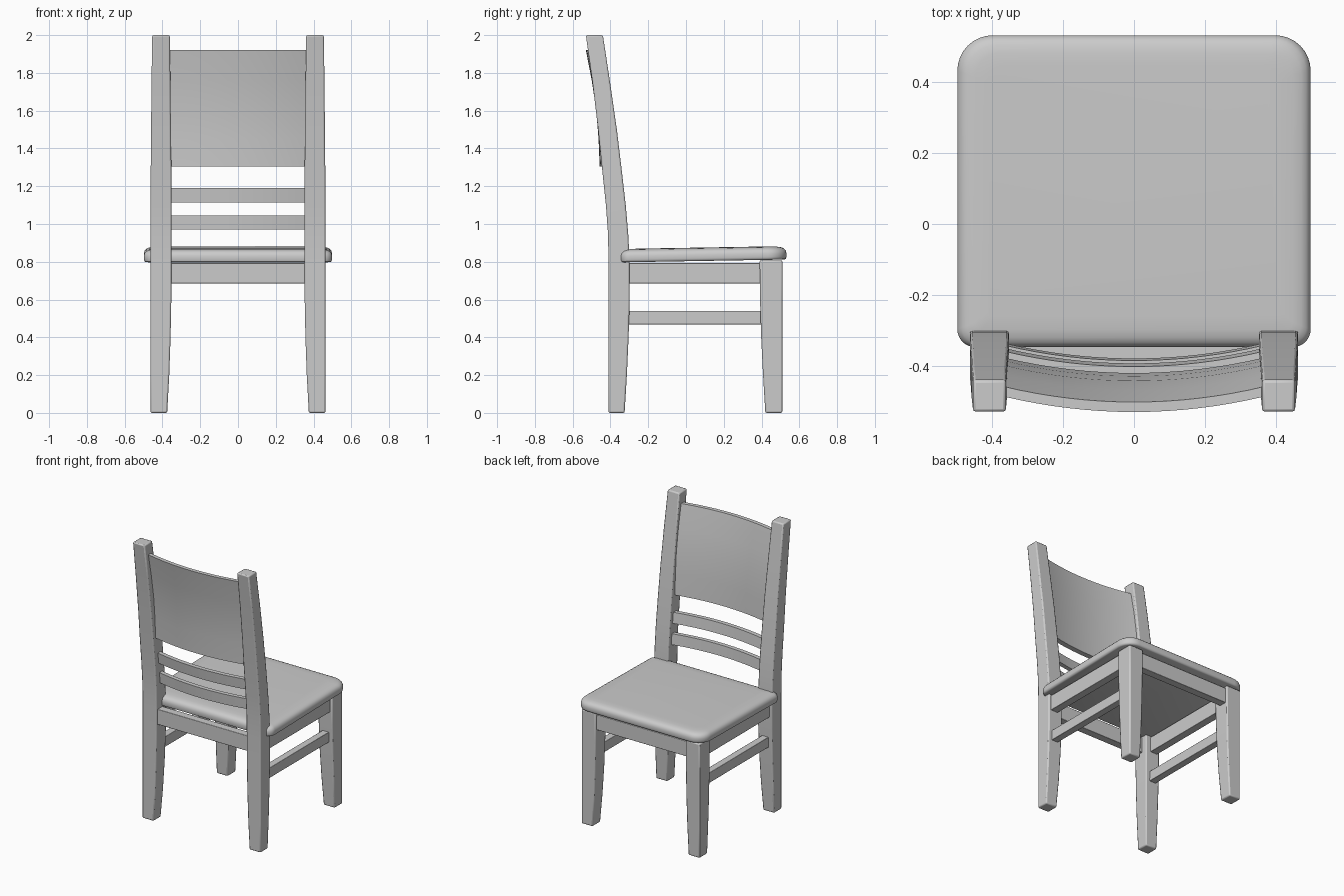
import bpy, math

if "Cube" in bpy.data.objects:
    bpy.data.objects.remove(bpy.data.objects["Cube"])


def make(name, verts, faces, mirror=False, bevel=0.0, angle=35):
    me = bpy.data.meshes.new(name)
    me.from_pydata(verts, [], faces)
    ob = bpy.data.objects.new(name, me)
    bpy.context.collection.objects.link(ob)
    bpy.ops.object.select_all(action='DESELECT')
    ob.select_set(True)
    bpy.context.view_layer.objects.active = ob
    bpy.ops.object.mode_set(mode='EDIT')
    bpy.ops.mesh.select_all(action='SELECT')
    bpy.ops.mesh.normals_make_consistent(inside=False)
    bpy.ops.object.mode_set(mode='OBJECT')
    if bevel:
        b = ob.modifiers.new("bevel", 'BEVEL')
        b.width, b.segments = bevel, 2
        b.limit_method, b.angle_limit = 'ANGLE', math.radians(40)
    if mirror:
        ob.modifiers.new("mirror", 'MIRROR')
    bpy.ops.object.shade_smooth_by_angle(angle=math.radians(angle))
    return ob


def loft(name, rings, **kw):
    n = len(rings[0])
    verts = [v for r in rings for v in r]
    faces = [(i * n + j, i * n + (j + 1) % n, (i + 1) * n + (j + 1) % n, (i + 1) * n + j)
             for i in range(len(rings) - 1) for j in range(n)]
    faces += [tuple(range(n))[::-1], tuple(range(len(verts) - n, len(verts)))]
    return make(name, verts, faces, **kw)


def post(name, rows):
    # rows: z, y back, y front, x inner, x outer
    loft(name, [[(xi, y0, z), (xo, y0, z), (xo, y1, z), (xi, y1, z)]
                for z, y0, y1, xi, xo in rows], mirror=True, bevel=0.008)


def box(name, x0, x1, y0, y1, z0, z1, mirror=False):
    loft(name, [[(x0, y0, z), (x1, y0, z), (x1, y1, z), (x0, y1, z)] for z in (z0, z1)],
         mirror=mirror, bevel=0.003)


# Legs
post("back_post", [
    (0, -.41, -.325, .375, .463), (.2, -.41, -.313, .364, .463),
    (.4, -.41, -.304, .357, .463), (.6, -.41, -.298, .353, .463),
    (.8, -.41, -.298, .352, .463), (.95, -.413, -.306, .352, .463),
    (1.1, -.424, -.319, .352, .463), (1.3, -.445, -.342, .353, .462),
    (1.5, -.465, -.366, .355, .46), (1.75, -.495, -.402, .358, .458),
    (2, -.53, -.44, .361, .454)])
post("front_leg", [
    (0, .42, .51, .375, .463), (.2, .408, .51, .364, .463),
    (.4, .398, .51, .357, .463), (.6, .392, .51, .353, .463),
    (.808, .39, .51, .352, .463)])

# Frame rails and side stretchers
box("side_rail", .39, .445, -.33, .42, .685, .793, mirror=True)
box("side_stretcher", .385, .435, -.33, .42, .468, .54, mirror=True)
box("front_rail", -.37, .37, .44, .495, .685, .793)
box("back_rail", -.37, .37, -.395, -.34, .685, .793)


# Seat: stacked rounded outlines, tilted slightly up at the front
def outline(inset, h):
    pts = []
    for cx, cy, r, a0 in ((.498, .532, .10, 0), (-.498, .532, .10, 90),
                          (-.498, -.347, .05, 180), (.498, -.347, .05, 270)):
        sx, sy = math.copysign(1, cx), math.copysign(1, cy)
        rr = max(r - inset * .6, .015)
        for k in range(9):
            a = math.radians(a0 + k * 90 / 8)
            x = cx - sx * (inset + rr) + rr * math.cos(a)
            y = cy - sy * (inset + rr) + rr * math.sin(a)
            pts.append((x, y, .797 + h + .015 * (y + .347) / .88))
    return pts


loft("seat", [outline(*p) for p in (
    (.012, 0), (.003, .004), (0, .014), (0, .034), (.004, .048),
    (.013, .058), (.027, .065), (.05, .069), (.085, .071))], angle=50)


# Curved back slats and panel, bowed to the rear; rows: z, y back, y front at the middle
def bowed(name, rows, bow=.04, half=.37, n=16):
    rings = []
    for i in range(n + 1):
        x = -half + 2 * half * i / n
        d = bow * (x / .352) ** 2
        rings.append([(x, b + d, z) for z, b, f in rows] +
                     [(x, f + d, z) for z, b, f in reversed(rows)])
    loft(name, rings)


bowed("lower_slat", [(.97, -.409, -.379), (1.045, -.415, -.385)])
bowed("upper_slat", [(1.115, -.424, -.393), (1.19, -.433, -.402)])
bowed("back_panel", [(1.305, -.457, -.42), (1.45, -.463, -.429), (1.6, -.475, -.442),
                     (1.76, -.499, -.468), (1.92, -.53, -.502)])
